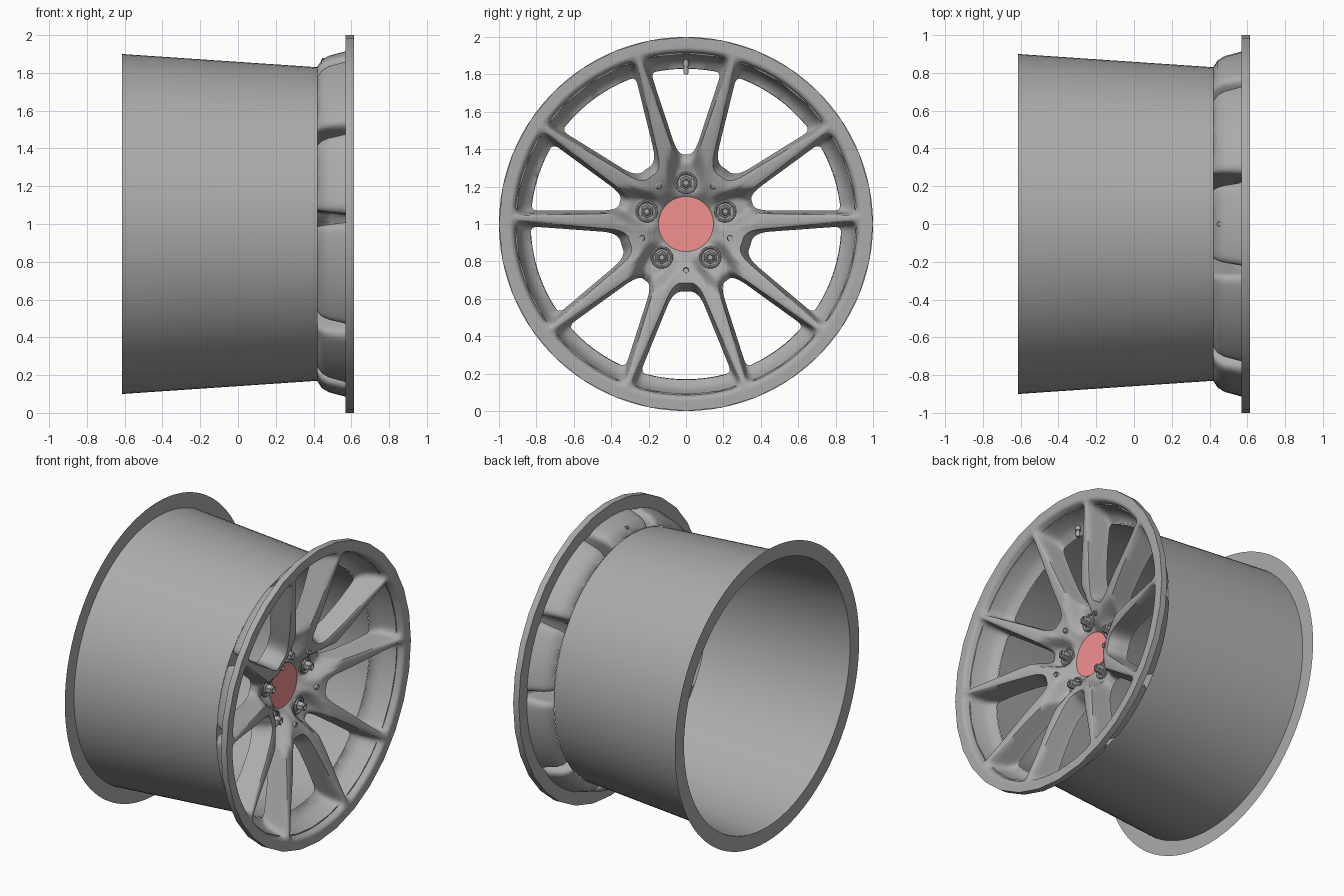
import bpy, bmesh
from math import sin, cos, pi, radians, degrees, atan2, hypot

if "Cube" in bpy.data.objects:
    bpy.data.objects.remove(bpy.data.objects["Cube"])


def material(name, *rgb):
    mat = bpy.data.materials.new(name)
    mat.diffuse_color = (*rgb, 1)
    mat.use_nodes = True
    mat.node_tree.nodes["Principled BSDF"].inputs["Base Color"].default_value = mat.diffuse_color
    return mat


GREY = material("dark_alloy", .41, .41, .41)
RED = material("cap_red", .90, .28, .28)


def finish(name, bm, angle=35, mat=GREY):
    bmesh.ops.remove_doubles(bm, verts=bm.verts, dist=0.0004)
    bmesh.ops.recalc_face_normals(bm, faces=bm.faces)
    me = bpy.data.meshes.new(name)
    bm.to_mesh(me)
    bm.free()
    me.materials.append(mat)
    ob = bpy.data.objects.new(name, me)
    bpy.context.collection.objects.link(ob)
    bpy.ops.object.select_all(action='DESELECT')
    ob.select_set(True)
    bpy.context.view_layer.objects.active = ob
    bpy.ops.object.shade_smooth_by_angle(angle=radians(angle))
    return ob


def lathe(name, prof, n, cy=0.0, cz=1.0, angle=35, mat=GREY):
    """Spin an (x, radius) profile around an axis parallel to x."""
    bm = bmesh.new()
    rings = []
    for x, r in prof:
        rings.append([bm.verts.new((x, cy + r * sin(2 * pi * i / n), cz + r * cos(2 * pi * i / n)))
                      for i in range(n)])
    for a, b in zip(rings, rings[1:]):
        for i in range(n):
            j = (i + 1) % n
            bm.faces.new((a[i], a[j], b[j], b[i]))
    return finish(name, bm, angle, mat)


def lerp(a, b, t):
    return a + (b - a) * t


def curve(table, r):
    if r <= table[0][0]:
        return table[0][1]
    for (r0, x0), (r1, x1) in zip(table, table[1:]):
        if r <= r1:
            return lerp(x0, x1, (r - r0) / (r1 - r0))
    return table[-1][1]


FRONT = [(.145, .34), (.17, .37), (.2, .405), (.26, .445), (.33, .474), (.42, .5), (.55, .532), (.75, .573),
         (.9, .607), (.935, .6135), (.96, .6135)]
BACK = [(.145, .22), (.35, .33), (.5, .38), (.65, .405), (.83, .42), (.96, .42)]
LUG_R = 0.22


def face_x(r, theta):
    """Front surface height with a valley running outward from each lug."""
    x = curve(FRONT, r)
    d_ang = radians((degrees(theta) - 90 + 36) % 72 - 36)
    dr = r * cos(d_ang) - LUG_R
    d = hypot(dr * (.4 if dr > 0 else 1), r * sin(d_ang))
    w = max(0, min(1, (.11 - d) / .06))
    low = .36 + .4 * max(0, dr - .05)
    return min(x, lerp(x, low, w * w * (3 - 2 * w)))


def outline(h, ri, ro, ti, to, fi, fo, square=False):
    """Closed window outline (rounded or square corners) in a sector of half angle h."""
    def pol(r, a):
        return (r * sin(a), r * cos(a))

    def side(r):
        return pol(r, h - lerp(ti, to, (r - ri) / (ro - ri)) / r)

    def mix(a, b, t):
        return (lerp(a[0], b[0], t), lerp(a[1], b[1], t))

    def corner(a, b, c):
        ts = (1 / 6, 1 / 3, 1 / 2, 2 / 3, 5 / 6)
        if square:
            return [mix(a, b, 2 * t) if t <= .5 else mix(b, c, 2 * t - 1) for t in ts]
        return [mix(mix(a, b, t), mix(b, c, t), t) for t in ts]
    ai, ao = h - ti / ri, h - to / ro
    qi, qo = 1 - min(.75, fi / (ri * ai)), 1 - min(.75, fo / (ro * ao))
    pts = [pol(ri, ai * qi * j / 6) for j in range(7)]
    a, b = side(ri + fi), side(ro - fo)
    pts += corner(pts[-1], side(ri), a)
    pts += [side(lerp(ri + fi, ro - fo, j / 16)) for j in range(17)]
    pts += corner(b, side(ro), pol(ro, ao * qo))
    pts += [pol(ro, ao * qo * (1 - j / 6)) for j in range(7)]
    return pts + [(-u, v) for u, v in reversed(pts[1:-1])]


# Spoked face: ten sectors, alternating narrow (lug) and wide windows
bm = bmesh.new()
for s in range(10):
    h = radians(16 if s % 2 == 0 else 20)
    c = radians(90 + 36 * s)
    di = 0 if s % 2 == 0 else -.01
    edge = outline(h, .145, .955, 0, 0, .08, .04, True)
    lip = outline(h, .325 + di, .922, .046, .014, .09, .055)
    loops = []
    for k in range(9):
        t = k / 8
        loops.append(([(lerp(p[0], q[0], t), lerp(p[1], q[1], t)) for p, q in zip(edge, lip)],
                      .05 * t ** 3))
    loops.append((outline(h, .345 + di, .910, .050, .022, .09, .055), .3))
    loops.append((outline(h, .36 + di, .890, .054, .030, .09, .05), .68))
    loops.append((outline(h, .367 + di, .868, .057, .036, .09, .045), .87))
    loops.append((outline(h, .372 + di, .832, .060, .042, .09, .04), 1))
    loops.append((outline(h, .145, .832, 0, 0, .08, .03, True), 1))
    rings = []
    for pts, k in loops:
        ring = []
        for u, v in pts:
            r, th = hypot(u, v), c - atan2(u, v)
            x = lerp(face_x(r, th), curve(BACK, r), k)
            ring.append(bm.verts.new((x, r * cos(th), 1 + r * sin(th))))
        rings.append(ring)
    n = len(rings[0])
    for a, b in zip(rings, rings[1:]):
        for i in range(n):
            j = (i + 1) % n
            bm.faces.new((a[i], a[j], b[j], b[i]))
finish("spoked_face", bm, 45)

# Barrel with thin rear flange, and the faceted front lip
lathe("barrel", [(.42, .83), (-.615, .90)], 100)
lathe("rear_flange", [(-.615, .90), (-.615, 1.0)], 100)
lathe("front_lip", [(.57, .91), (.57, 1.0), (.613, 1.0), (.613, .945)], 32, angle=20)
lathe("hub_bore", [(.34, .146), (.22, .146)], 60)

# Centre cap
lathe("centre_cap", [(.335, .147), (.345, .147), (.345, 0)], 48, mat=RED)

# Lug seats and nuts, plus small holes between them
for i in range(5):
    a = radians(90 + 72 * i)
    y, z = LUG_R * cos(a), 1 + LUG_R * sin(a)
    lathe(f"lug_seat_{i + 1}", [(.34, .06), (.366, .06), (.370, .056), (.370, .050), (.362, .044), (.362, 0)],
          28, y, z)
    lathe(f"lug_nut_{i + 1}", [(.36, .038), (.372, .036), (.374, .029), (.412, .029), (.419, .022),
                               (.419, .016), (.405, .014), (.405, 0)], 6, y, z, 25)
    b = a + radians(36)
    y, z = .248 * cos(b), 1 + .248 * sin(b)
    lathe(f"small_hole_rim_{i + 1}", [(.41, .018), (.444, .018), (.444, .013), (.425, .012), (.425, 0)],
          16, y, z)

# Valve stem pointing inward from the rim
for name, r, z0, z1 in (("valve_stem", .010, 1.80, 1.88), ("valve_cap", .014, 1.805, 1.835),
                        ("valve_base", .017, 1.845, 1.872)):
    bpy.ops.mesh.primitive_cylinder_add(vertices=14, radius=r, depth=z1 - z0, location=(.455, 0, (z0 + z1) / 2))
    bpy.context.object.name = name
    bpy.context.object.data.materials.append(GREY)
    bpy.ops.object.shade_smooth_by_angle(angle=radians(35))
